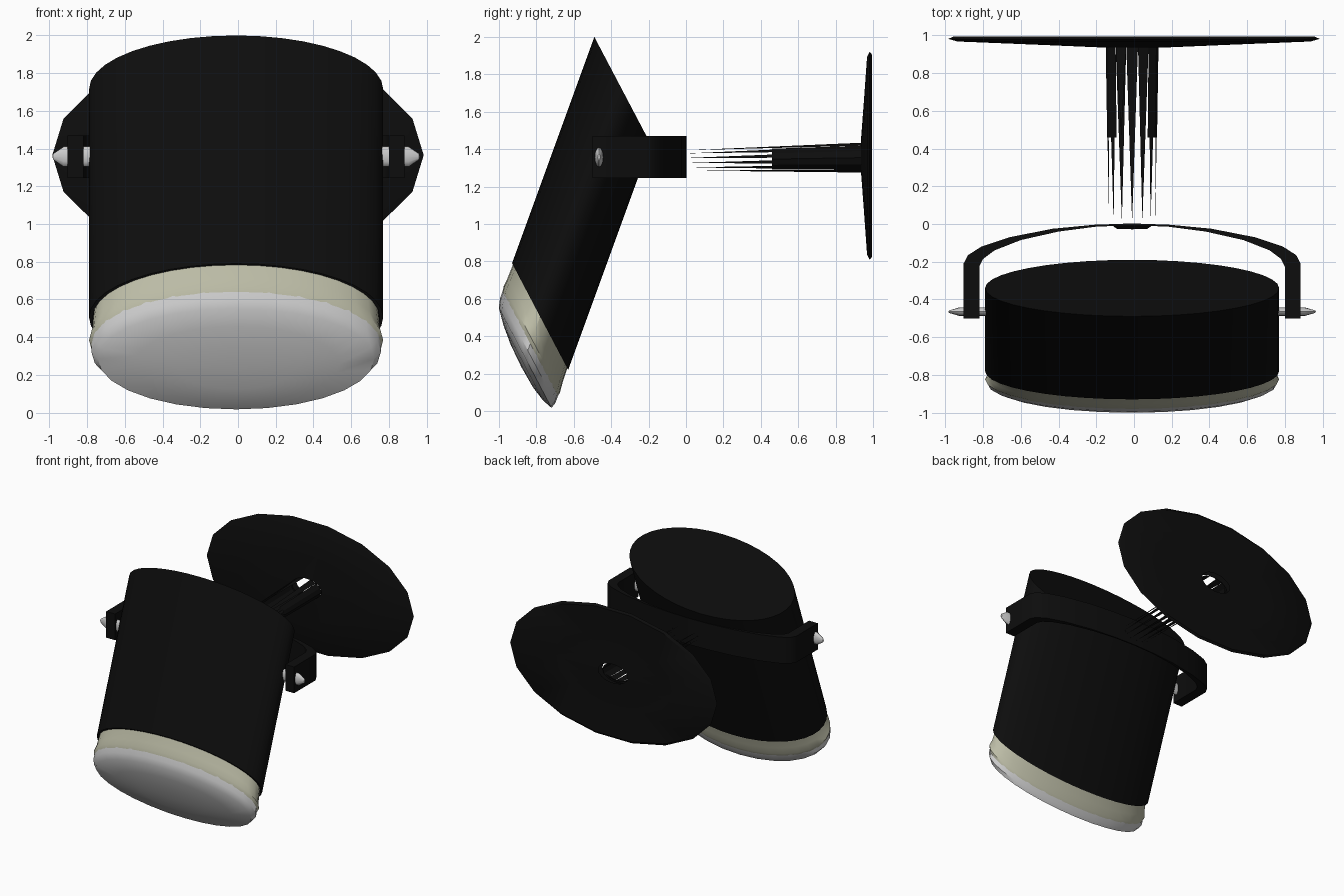
import bpy, bmesh, math
from mathutils import Matrix, Vector

if "Cube" in bpy.data.objects:
    bpy.data.objects.remove(bpy.data.objects["Cube"])

CX = -0.01  # lamp centre line


def material(name, rgb):
    m = bpy.data.materials.new(name)
    m.diffuse_color = (*rgb, 1)
    m.use_nodes = True
    m.node_tree.nodes["Principled BSDF"].inputs["Base Color"].default_value = m.diffuse_color
    return m


BLACK = material("black_paint", (0.004, 0.004, 0.004))
BEIGE = material("beige_gasket", (0.50, 0.50, 0.38))


def frame(origin, x, y, z):
    m = Matrix((x, y, z)).transposed().to_4x4()
    m.translation = Vector(origin)
    return m


def finish(name, bm, mat=None, angle=35):
    bmesh.ops.remove_doubles(bm, verts=bm.verts, dist=1e-5)
    bmesh.ops.recalc_face_normals(bm, faces=bm.faces)
    me = bpy.data.meshes.new(name)
    bm.to_mesh(me)
    bm.free()
    ob = bpy.data.objects.new(name, me)
    bpy.context.collection.objects.link(ob)
    if mat:
        me.materials.append(mat)
    if angle:
        bpy.ops.object.select_all(action='DESELECT')
        ob.select_set(True)
        bpy.context.view_layer.objects.active = ob
        bpy.ops.object.shade_smooth_by_angle(angle=math.radians(angle))
    return ob


def lathe(name, profile, m, n=32, mat=None, angle=35, closed=False):
    """Revolve (radius, height) points in the sheared frame m."""
    bm = bmesh.new()
    rings = []
    for r, h in profile:
        if r == 0:
            rings.append([bm.verts.new(m @ Vector((0, 0, h)))] * n)
        else:
            rings.append([bm.verts.new(m @ Vector((
                r * math.cos(2 * math.pi * i / n),
                r * math.sin(2 * math.pi * i / n), h))) for i in range(n)])
    if closed:
        rings.append(rings[0])
    for a, b in zip(rings, rings[1:]):
        for i in range(n):
            j = (i + 1) % n
            bm.faces.new(list(dict.fromkeys((a[i], a[j], b[j], b[i]))))
    return finish(name, bm, mat, angle)


# Lamp head: tilted, sheared cylinder with its gasket and domed lens
head = frame((CX, -0.34, 1.715), (0.78, 0, 0), (0, 0.15, -0.285), (0, -0.44, -1.21))
lathe("lamp_housing", [(0, 0), (1, 0), (1, 1), (0.975, 1), (0.975, 0.93)], head, 40, BLACK)
lathe("lens_gasket", [(0.96, 0.95), (0.97, 1.0), (0.98, 1.06), (1.0, 1.1), (0.985, 1.12)],
      head, 32, BEIGE)
lathe("lens", [(0.985, 1.1), (0.985, 1.15), (0.94, 1.182), (0.7, 1.205), (0.4, 1.22),
               (0, 1.225)], head, 28)

# Bracket: U-shaped strap around the back of the housing
outer = [(0.894, -0.5), (0.894, -0.21), (0.87, -0.165), (0.80, -0.12), (0.65, -0.07),
         (0.42, -0.025), (0.2, -0.004), (0, 0.003)]
inner = [(0.81, -0.5), (0.81, -0.225), (0.79, -0.185), (0.73, -0.14), (0.59, -0.085),
         (0.39, -0.04), (0.19, -0.014), (0, -0.007)]
mirror = lambda pts: pts + [(-x, y) for x, y in reversed(pts[:-1])]
bm = bmesh.new()
cols = []
for o, i in zip(mirror(outer), mirror(inner)):
    cols.append([bm.verts.new((CX + p[0], p[1], z))
                 for p, z in ((o, 1.245), (o, 1.47), (i, 1.47), (i, 1.245))])
for a, b in zip(cols, cols[1:]):
    for k in range(4):
        bm.faces.new((a[k], a[(k + 1) % 4], b[(k + 1) % 4], b[k]))
bm.faces.new(cols[0])
bm.faces.new(cols[-1])
finish("bracket", bm, BLACK)

# Pivot bolts on both sides
for s, side in ((1, "right"), (-1, "left")):
    m = frame((CX, -0.465, 1.357), (0, 0.023, 0), (0, 0, 0.053), (s, 0, 0))
    lathe("pivot_bolt_" + side, [(0, 0.74), (1, 0.74), (1, 0.915), (0.3, 0.97), (0, 0.975)],
          m, 12)

# Small flange where the pole meets the bracket
lathe("pole_flange", [(0, -0.028), (0.8, -0.026), (1, -0.012), (1, 0)],
      frame((CX, 0, 1.345), (0.1, 0, 0), (0, 0, 0.06), (0, 1, 0)), 12, BLACK)

# Wall pole: broken hollow tube, full strips near the wall and spikes to the bracket
bm = bmesh.new()
N = 14


def tube(i, y):
    t = y / 0.95
    a = 2 * math.pi * i / N
    return bm.verts.new((CX + (0.125 + 0.015 * t) * math.cos(a), y,
                         1.34 + 0.015 * t + (0.06 + 0.022 * t) * math.sin(a)))


for i in range(N):
    if i == 3:
        continue
    bm.faces.new((tube(i, 0.95), tube(i + 1, 0.95), tube(i + 0.5, 0.47 if i == 4 else 0.01)))
    if abs(math.cos(2 * math.pi * (i + 0.5) / N)) > 0.6:
        bm.faces.new((tube(i, 0.95), tube(i + 1, 0.95), tube(i + 1, 0.46), tube(i, 0.46)))
finish("wall_pole", bm, BLACK, 0)

# Wall plate: shallow dish with a central hole
lathe("wall_plate", [(0.142, 0.935), (0.5, 0.95), (0.95, 0.968), (1, 0.982), (0.97, 0.995),
                     (0.55, 0.982), (0.142, 0.992)],
      frame((0, 0, 1.365), (0.985, 0, 0), (0, 0, 0.565), (0, 1, 0)), 18, BLACK)
